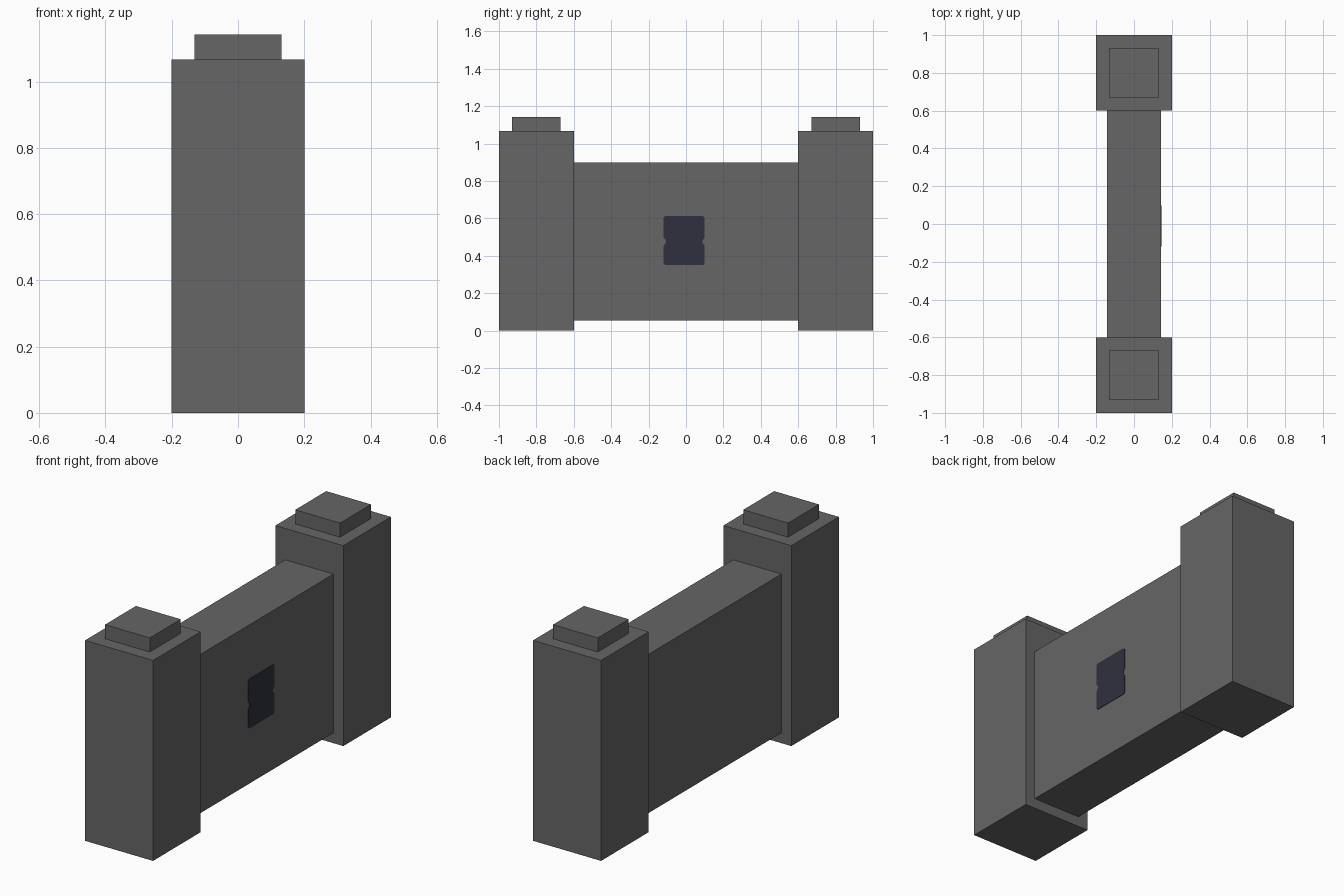
import bpy, bmesh

if "Cube" in bpy.data.objects:
    bpy.data.objects.remove(bpy.data.objects["Cube"])


def material(name, color):
    m = bpy.data.materials.new(name)
    m.diffuse_color = (*color, 1)
    m.use_nodes = True
    m.node_tree.nodes["Principled BSDF"].inputs["Base Color"].default_value = m.diffuse_color
    return m


stone = material("dark grey stone", (0.133, 0.133, 0.133))
ink = material("dark blue grey", (0.030, 0.029, 0.050))


def add_object(name, bm, mat):
    bmesh.ops.recalc_face_normals(bm, faces=bm.faces)
    mesh = bpy.data.meshes.new(name)
    bm.to_mesh(mesh)
    bm.free()
    mesh.materials.append(mat)
    ob = bpy.data.objects.new(name, mesh)
    bpy.context.collection.objects.link(ob)
    return ob


def box(name, lo, hi, mat):
    bm = bmesh.new()
    bmesh.ops.create_cube(bm, size=1)
    for v in bm.verts:
        v.co = [(a + b) / 2 + c * (b - a) for a, b, c in zip(lo, hi, v.co)]
    return add_object(name, bm, mat)


# End pillars with small square caps
for side, y in (("front", -0.8), ("back", 0.8)):
    box(side + "_pillar", (-0.2, y - 0.2, 0), (0.2, y + 0.2, 1.067), stone)
    box(side + "_cap", (-0.132, y - 0.13, 1.067), (0.132, y + 0.13, 1.142), stone)

# Wall panel between the pillars, raised off the ground
box("wall_panel", (-0.142, -0.6, 0.055), (0.142, 0.6, 0.9), stone)

# Thin dark plate with a pinched waist, on the right face of the wall only
half = [(0.100, 0.350), (0.109, 0.358), (0.109, 0.455), (0.098, 0.470),
        (0.098, 0.482), (0.109, 0.497), (0.109, 0.604), (0.100, 0.613)]
outline = half + [(-y, z) for y, z in reversed(half)]
bm = bmesh.new()
face = bm.faces.new([bm.verts.new((0.142, y - 0.01, z)) for y, z in outline])
ext = bmesh.ops.extrude_face_region(bm, geom=[face], use_keep_orig=True)
top = [g for g in ext["geom"] if isinstance(g, bmesh.types.BMVert)]
bmesh.ops.translate(bm, verts=top, vec=(0.003, 0, 0))
add_object("wall_plate", bm, ink)
